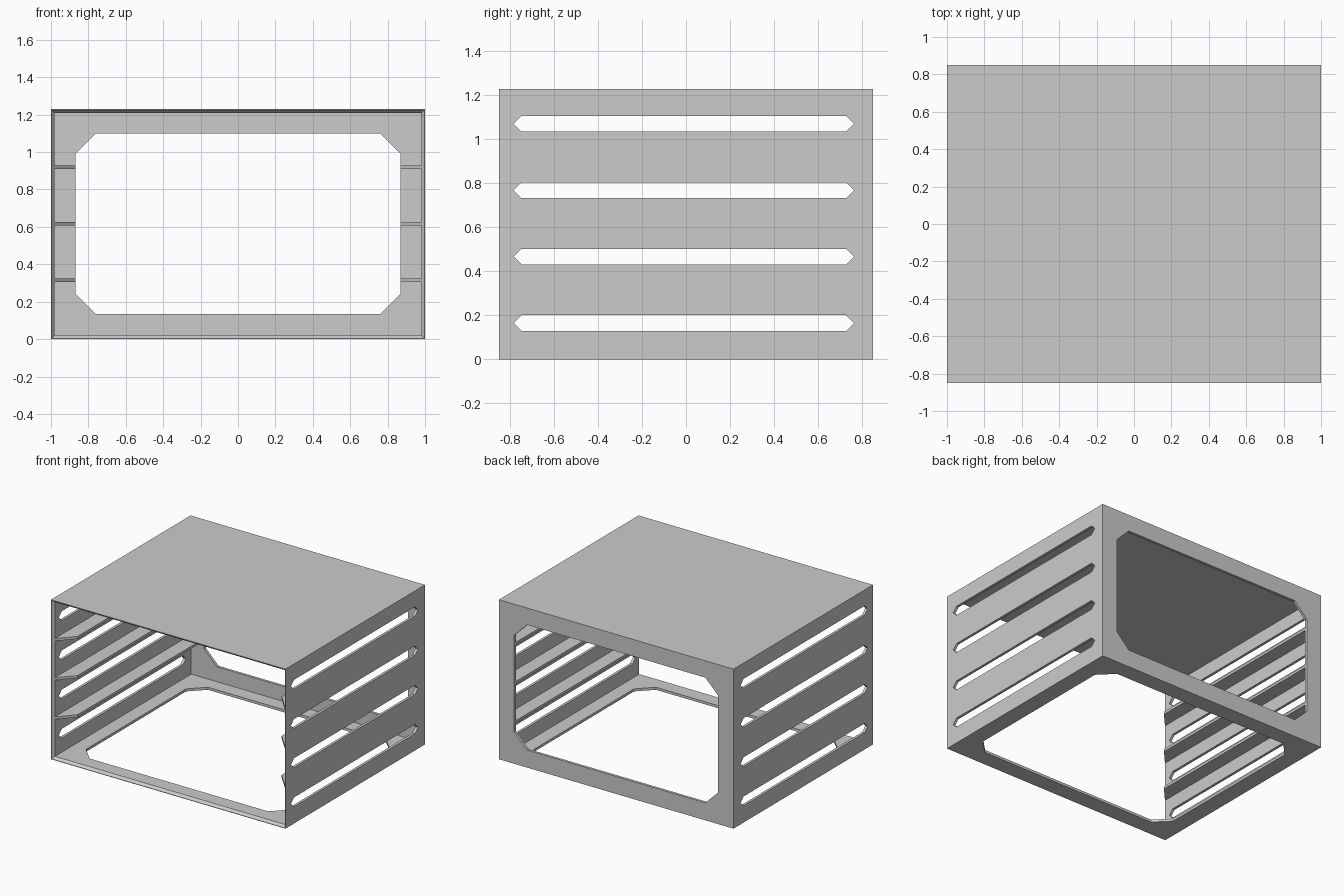
import bpy
import bmesh
from mathutils import Vector

if "Cube" in bpy.data.objects:
    bpy.data.objects.remove(bpy.data.objects["Cube"])

W, D, H = 1.0, 0.85, 1.23      # half width, half depth, height
T = 0.02                       # wall thickness
LIP = 0.004                    # thin front lip left by the bevel
STEP = 0.302                   # spacing of slots and rails

grey = bpy.data.materials.new("light grey")
grey.use_nodes = True
grey.diffuse_color = (0.6, 0.6, 0.6, 1)
grey.node_tree.nodes["Principled BSDF"].inputs["Base Color"].default_value = grey.diffuse_color


def loft(name, rings):
    """Solid from a row of matching closed outlines, capped at both ends."""
    bm = bmesh.new()
    loops = [[bm.verts.new(p) for p in ring] for ring in rings]
    for a, b in zip(loops, loops[1:]):
        for i in range(len(a)):
            j = (i + 1) % len(a)
            bm.faces.new((a[i], a[j], b[j], b[i]))
    bm.faces.new(loops[0])
    bm.faces.new(loops[-1])
    bmesh.ops.recalc_face_normals(bm, faces=bm.faces)
    mesh = bpy.data.meshes.new(name)
    bm.to_mesh(mesh)
    bm.free()
    mesh.materials.append(grey)
    obj = bpy.data.objects.new(name, mesh)
    bpy.context.collection.objects.link(obj)
    return obj


def prism(name, outline, axis, start, end):
    """Extrude a flat outline along an axis (0 = x, 1 = y, 2 = z)."""
    def ring(level):
        points = []
        for p in outline:
            p = list(p)
            p.insert(axis, level)
            points.append(Vector(p))
        return points
    return loft(name, [ring(start), ring(end)])


def chamfered(u0, u1, v0, v1, c):
    """Rectangle with cut corners; a full-height cut gives pointed ends."""
    points = [(u0 + c, v0), (u1 - c, v0), (u1, v0 + c), (u1, v1 - c),
              (u1 - c, v1), (u0 + c, v1), (u0, v1 - c), (u0, v0 + c)]
    return list(dict.fromkeys((round(u, 4), round(v, 4)) for u, v in points))


def frame(y, inset):
    x = W - inset
    return [(-x, y, inset), (x, y, inset), (x, y, H - inset), (-x, y, H - inset)]


def cut(target, cutter):
    cutter.hide_render = True
    mod = target.modifiers.new("cut", "BOOLEAN")
    mod.operation = "DIFFERENCE"
    mod.solver = "EXACT"
    mod.object = cutter
    bpy.context.view_layer.objects.active = target
    bpy.ops.object.modifier_apply(modifier=mod.name)
    bpy.data.objects.remove(cutter)


# Shell, hollowed from the front with a bevelled inner rim
shell = loft("shell", [frame(-D, 0), frame(D, 0)])
cut(shell, loft("cavity", [frame(-D - 0.1, LIP), frame(-D, LIP),
                           frame(-D + T, T), frame(D - T, T)]))

# Openings in the back and the floor
cut(shell, prism("back_opening", chamfered(-0.87, 0.87, 0.135, 1.1, 0.11), 1, D - 0.1, D + 0.1))
cut(shell, prism("floor_opening", chamfered(-0.87, 0.87, -0.72, 0.72, 0.11), 2, -0.1, 0.1))

# Pointed ventilation slots through both sides
for i in range(4):
    z = 0.129 + i * STEP
    cut(shell, prism("slot", chamfered(-0.783, 0.763, z, z + 0.072, 0.036), 0, -1.2, 1.2))

# Shelf rails with slanted front ends
for side, s in (("left", 1), ("right", -1)):
    plan = [(s * (W - T), -D + T), (s * 0.87, -0.71), (s * 0.87, D - T), (s * (W - T), D - T)]
    for i in range(3):
        z = 0.305 + i * STEP
        prism(f"{side}_rail_{i + 1}", plan, 2, z, z + T)
